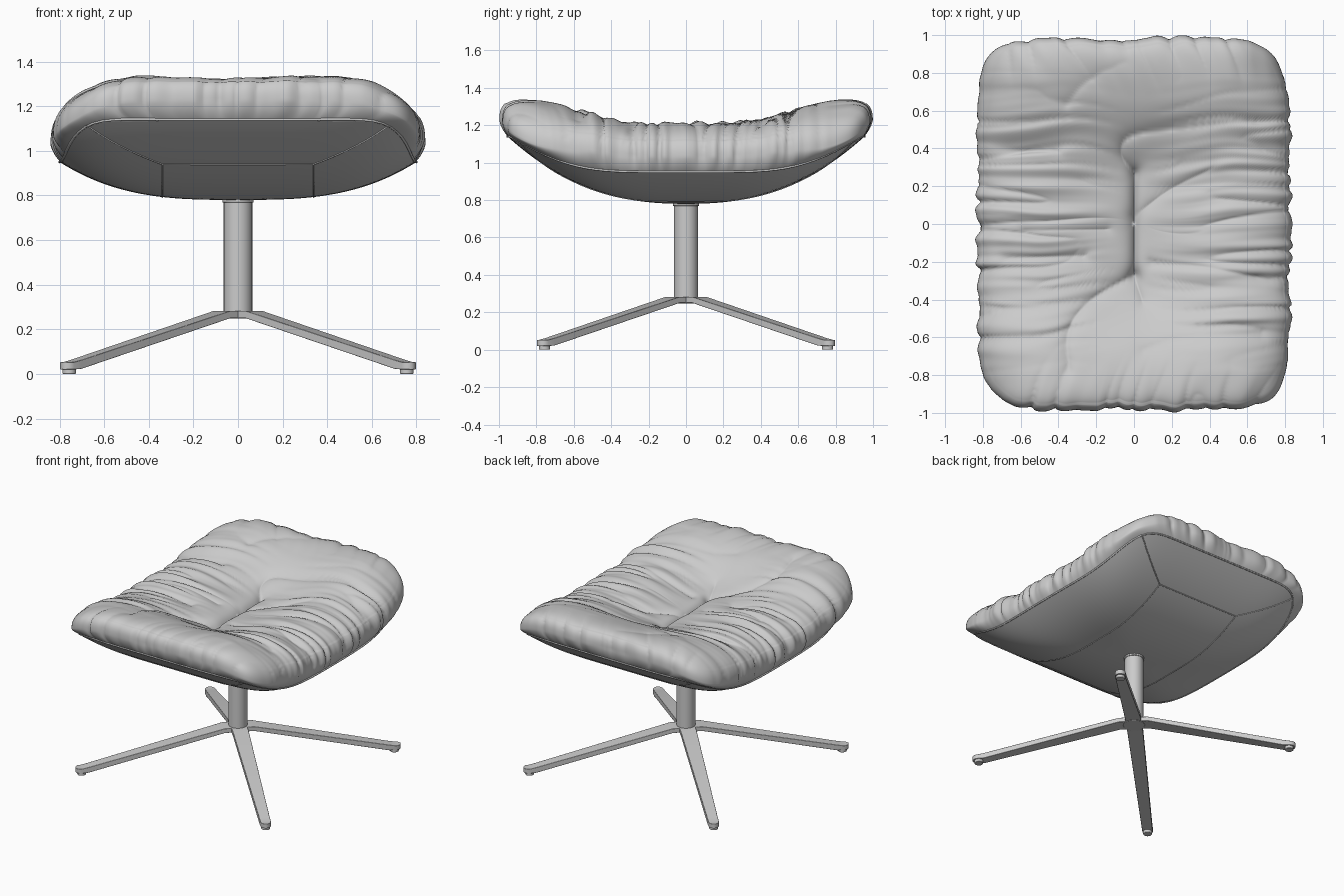
import bpy, bmesh, math
from mathutils import Vector, noise

if "Cube" in bpy.data.objects:
    bpy.data.objects.remove(bpy.data.objects["Cube"])

B = 0.955                     # half length of the shell rim


def smooth(a, b, v):
    t = max(0.0, min(1.0, (v - a) / (b - a)))
    return t * t * (3 - 2 * t)


def half_width(y):
    """Shell half width, narrowing towards both ends."""
    return 0.80 - 0.075 * min(1, abs(y) / B) ** 2.5


def outline(th, n, a, b):
    """Point on a rounded rectangle (superellipse)."""
    c, s = math.cos(th), math.sin(th)
    k = (abs(c) ** n + abs(s) ** n) ** (-1 / n)
    return a * c * k, b * s * k


def shell_z(x, y):
    return 0.78 + math.hypot(0.17 * abs(x / half_width(y)) ** 3, 0.36 * abs(y / B) ** 2.4)


def shell_xy(th, r):
    x, y = outline(th, 2.5 + 6.5 * r, r, B * r)
    return x * half_width(y), y


def make_object(name, verts, faces, angle=None):
    me = bpy.data.meshes.new(name)
    me.from_pydata(verts, [], faces)
    bm = bmesh.new()
    bm.from_mesh(me)
    bmesh.ops.recalc_face_normals(bm, faces=bm.faces)
    bm.to_mesh(me)
    bm.free()
    ob = bpy.data.objects.new(name, me)
    bpy.context.collection.objects.link(ob)
    bpy.context.view_layer.objects.active = ob
    ob.select_set(True)
    if angle:
        bpy.ops.object.shade_smooth_by_angle(angle=math.radians(angle))
    else:
        me.shade_smooth()
    ob.select_set(False)
    return ob


def ring_mesh(name, centre, rings):
    """Centre vertex fanned out to a list of closed rings."""
    n = len(rings[0])
    verts = [centre] + [p for ring in rings for p in ring]
    faces = [(0, 1 + i, 1 + (i + 1) % n) for i in range(n)]
    for j in range(len(rings) - 1):
        a, b = 1 + j * n, 1 + (j + 1) * n
        faces += [(a + i, b + i, b + (i + 1) % n, a + (i + 1) % n) for i in range(n)]
    return make_object(name, verts, faces)


def tube(name, pts, radius, closed=False):
    cu = bpy.data.curves.new(name, 'CURVE')
    cu.dimensions = '3D'
    cu.bevel_depth = radius
    cu.bevel_resolution = 2
    sp = cu.splines.new('POLY')
    sp.points.add(len(pts) - 1)
    for p, q in zip(sp.points, pts):
        p.co = (*q, 1)
    sp.use_cyclic_u = closed
    sp.use_smooth = True
    bpy.context.collection.objects.link(bpy.data.objects.new(name, cu))


# --- shell: a shallow saddle-rimmed bowl ---
N = 160
rings = []
for j in range(1, 33):
    ring = [shell_xy(2 * math.pi * i / N, j / 32) for i in range(N)]
    rings.append([(x, y, shell_z(x, y)) for x, y in ring])
ring_mesh("seat_shell", (0, 0, 0.78), rings)
tube("shell_rim_piping", rings[-1], 0.006, True)

# --- seams on the underside: centre panel and four hip lines ---
PX, PY = 0.34, 0.68


def seam(name, p, q):
    pts = []
    for i in range(25):
        x, y = (p[k] + (q[k] - p[k]) * i / 24 for k in (0, 1))
        pts.append((x, y, shell_z(x, y)))
    tube(name, pts, 0.004)


for s, side in ((1, "a"), (-1, "b")):
    seam("panel_seam_end_" + side, (-PX, s * PY), (PX, s * PY))
    seam("panel_seam_side_" + side, (s * PX, -PY), (s * PX, PY))
    for t, end in ((1, "1"), (-1, "2")):
        seam("hip_seam_" + side + end, (s * PX, t * PY), (s * 0.68, t * 0.895))

# --- cushion: gathered pillow with a central tuck ---
CREASES = [  # (path, depth)
    ([(0, -.3), (-.25, -.42), (-.38, -.58), (-.36, -.8)], .03),
    ([(0, .3), (-.09, .4), (-.04, .52), (.3, .54), (.75, .55)], .03),
    ([(0, .04), (.2, .2), (.42, .3)], .02),
    ([(0, -.3), (.05, -.45)], .025),
    ([(-.78, .41), (-.42, .4)], .025),
    ([(-.7, -.19), (-.28, -.18)], .03),
    ([(-.6, -.035), (-.15, -.03)], .02),
    ([(.1, -.22), (.45, -.24), (.75, -.31)], .025),
    ([(-.37, .65), (-.25, .8), (-.05, .88)], .02),
    ([(.05, -.7), (.3, -.61), (.7, -.6)], .015),
]


def chaikin(p):
    """Round off the corners of an open path."""
    out = [p[0]]
    for a, b in zip(p, p[1:]):
        out += [tuple(u + (v - u) * f for u, v in zip(a, b)) for f in (.25, .75)]
    return out + [p[-1]]


SEGS = [(list(zip(q, q[1:])), d) for q, d in ((chaikin(chaikin(p)), d) for p, d in CREASES)]


def seg_dist(x, y, p, q):
    dx, dy = q[0] - p[0], q[1] - p[1]
    t = max(0, min(1, ((x - p[0]) * dx + (y - p[1]) * dy) / (dx * dx + dy * dy)))
    return math.hypot(x - p[0] - t * dx, y - p[1] - t * dy)


def puff(u, v, seed):
    """Rounded folds with narrow valleys."""
    n = noise.noise(Vector((u, v, seed)))
    m = noise.noise(Vector((u * 1.5, v * 2.1, seed + 7)))
    return min(1, abs(n) * 2.2) ** 0.6 - 0.55 + 0.55 * m


def wrinkle(x, y):
    warp = noise.noise(Vector((x * 1.8, y * 1.8, 3)))
    side = smooth(.0, .65, abs(x) / .83) * (1 - smooth(.55, .85, abs(y)))
    end = smooth(.68, .95, abs(y)) * (1 - .6 * smooth(.55, .8, abs(x)))
    d = 0.027 * side * puff(x * 1.1, (y + .06 * warp) * 11, 1.3)
    d += 0.020 * end * (.15 + puff((x + .10 * warp + .35 * (abs(y) - .9)) * 8, y * 1.8, 5.1))
    return d + 0.028 * noise.noise(Vector((x * 2.2, y * 3.2, 9))) * (1 - side) * (1 - .6 * end)


def cushion_point(th, r, s=0.0):
    """r: 0 centre to 1 widest; s: 0 to 1 tucks the edge back under to the rim."""
    ox, oy = outline(th, 2.4 + 4.6 * r, .825, .98)
    x, y = ox * r, oy * r
    z = 0.95 + 0.19 * min(1.03, abs(y) / .97) ** 2.8 + 0.08
    out = r ** 1.5
    up = math.sqrt(max(0, 1 - r ** 3))
    z += (0.225 + 0.04 * smooth(.35, .7, abs(y))) * max(0, 1 - r ** 3) ** 0.4
    z -= 0.06 * smooth(.42, .9, abs(x)) * smooth(.45, .9, abs(y))
    d = wrinkle(x, y) * (1 - s)
    if r < 0.97:
        tuck = seg_dist(x, y, (0, -.3), (0, .3))
        d -= 0.115 * math.exp(-(tuck / .40) ** 2) + 0.05 * math.exp(-tuck / .03)
        fade = 1 - smooth(.8, .97, r)
        for segs, depth in SEGS:
            g = min(seg_dist(x, y, p, q) for p, q in segs) if fade > 0 else 1
            if g < .3:
                d -= fade * depth * math.exp(-g / .035)
    if s > 0:
        rx, ry = shell_xy(th, .99)
        rz = shell_z(rx, ry)
        x, y, z = x + (rx - x) * s * s, y + (ry - y) * s * s, z + (rz - z) * s
    ln = math.hypot(ox, oy)
    return (x + d * out * ox / ln, y + d * out * oy / ln, z + d * up)


N = 520
ths = [2 * math.pi * i / N for i in range(N)]
rings = [[cushion_point(t, math.sin(math.pi / 2 * j / 84)) for t in ths] for j in range(1, 85)]
rings += [[cushion_point(t, 1.0, j / 8) for t in ths] for j in range(1, 9)]
ring_mesh("cushion", cushion_point(0, 0.0), rings)


# --- column, collar, hub and feet ---
def cylinder(name, x, y, r, z0, z1, bevel=0.004):
    bpy.ops.mesh.primitive_cylinder_add(vertices=48, radius=r, depth=z1 - z0,
                                        location=(x, y, (z0 + z1) / 2))
    ob = bpy.context.object
    ob.name = name
    bpy.ops.object.shade_smooth_by_angle(angle=math.radians(40))
    m = ob.modifiers.new("bevel", 'BEVEL')
    m.width, m.segments, m.limit_method = bevel, 2, 'ANGLE'
    ob.select_set(False)


cylinder("column", 0, 0, 0.064, 0.27, 0.79)
cylinder("column_collar", 0, 0, 0.070, 0.768, 0.787)
cylinder("leg_hub", 0, 0, 0.075, 0.248, 0.283)

# --- four diagonal tapered legs with rounded tips ---
stations = [(.03, .055, .283, .25), (.10, .054, .283, .25), (1.03, .036, .062, .022)]
for a in (0, 25, 50, 70, 85):
    c, s = math.cos(math.radians(a)), math.sin(math.radians(a))
    stations.append((1.075 + .038 * s, .036 * c, .053, .020))
for k in range(4):
    ang = math.radians(45 + 90 * k)
    c, s = math.cos(ang), math.sin(ang)
    verts = []
    for d, w, zt, zb in stations:
        for v, z in ((-w, zt), (w, zt), (w, zb), (-w, zb)):
            verts.append((d * c - v * s, d * s + v * c, z))
    faces = [(0, 1, 2, 3), tuple(len(verts) - 4 + i for i in range(4))]
    for j in range(len(stations) - 1):
        faces += [(4 * j + i, 4 * j + (i + 1) % 4, 4 * j + 4 + (i + 1) % 4, 4 * j + 4 + i)
                  for i in range(4)]
    leg = make_object("leg_%d" % (k + 1), verts, faces, 35)
    m = leg.modifiers.new("bevel", 'BEVEL')
    m.width, m.segments, m.limit_method = 0.005, 2, 'ANGLE'
    m.angle_limit = math.radians(50)
    cylinder("foot_%d" % (k + 1), 1.07 * c, 1.07 * s, 0.030, 0, 0.024, 0.003)
